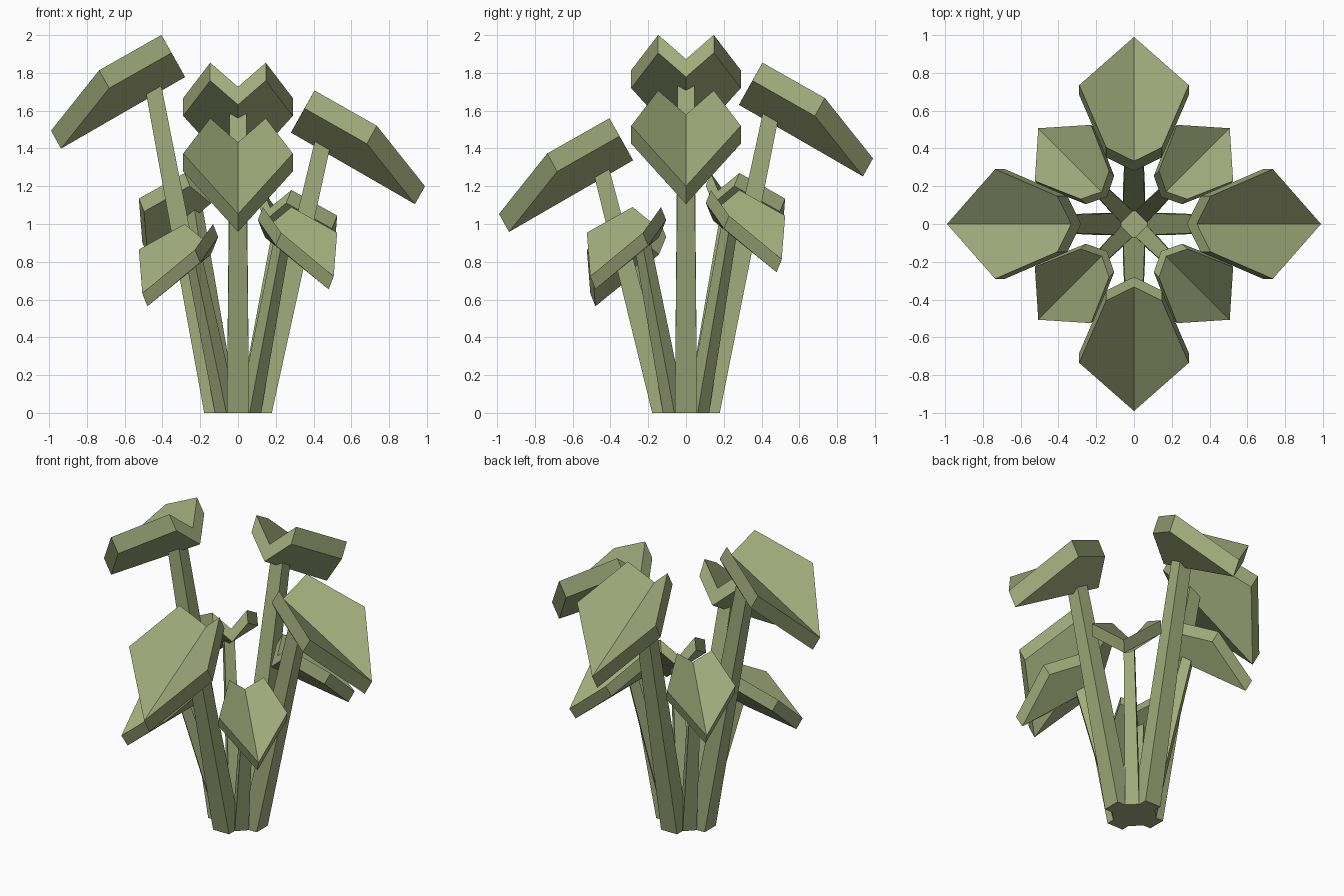
import bpy
import bmesh
import math
from mathutils import Matrix, Vector

cube = bpy.data.objects.get("Cube")
if cube:
    bpy.data.objects.remove(cube, do_unlink=True)

green = bpy.data.materials.new("sage_green")
green.use_nodes = True
colour = (0.36, 0.41, 0.20, 1)
green.diffuse_color = colour
green.node_tree.nodes["Principled BSDF"].inputs["Base Color"].default_value = colour


def finish(bm, name, angle=0.0):
    bmesh.ops.recalc_face_normals(bm, faces=bm.faces)
    bm.transform(Matrix.Rotation(math.radians(angle), 4, "Z"))
    mesh = bpy.data.meshes.new(name)
    bm.to_mesh(mesh)
    bm.free()
    mesh.materials.append(green)
    obj = bpy.data.objects.new(name, mesh)
    bpy.context.collection.objects.link(obj)
    bpy.ops.object.select_all(action="DESELECT")
    obj.select_set(True)
    bpy.context.view_layer.objects.active = obj
    bpy.ops.object.shade_smooth_by_angle(angle=math.radians(25))
    return obj


# Folded leaf: notch, two lobes, two side corners and a drooping tip
OUTLINE = [(0.333, 0, -0.128), (0.405, 0.147, 0), (0.735, 0.29, -0.187),
           (0.99, 0, -0.507), (0.735, -0.29, -0.187), (0.405, -0.147, 0)]
THICKNESS = Vector((-0.053, 0, -0.095))


def leaf(name, angle, top, scale):
    bm = bmesh.new()
    lift = Vector((0, 0, top))
    upper = [bm.verts.new(Vector(p) * scale + lift) for p in OUTLINE]
    lower = [bm.verts.new((Vector(p) + THICKNESS) * scale + lift) for p in OUTLINE]
    for ring in (upper, lower):
        bm.faces.new(ring[:4])
        bm.faces.new([ring[0]] + ring[3:])
    for i in range(6):
        j = (i + 1) % 6
        bm.faces.new((upper[i], upper[j], lower[j], lower[i]))
    finish(bm, name, angle)


# Square tapered stem leaning outward into the leaf
def stem(name, angle, top, scale):
    bm = bmesh.new()
    corners = [(-1, -1), (1, -1), (1, 1), (-1, 1)]
    rings = []
    for r, z, half in ((0.12, 0, 0.059), (0.45, top - 0.27 * scale, 0.044)):
        rings.append([bm.verts.new(((r + a * half) * scale, b * half * scale, z))
                      for a, b in corners])
    for ring in rings:
        bm.faces.new(ring)
    for i in range(4):
        j = (i + 1) % 4
        bm.faces.new((rings[0][i], rings[0][j], rings[1][j], rings[1][i]))
    finish(bm, name, angle)


# Tall outer ring and short diagonal ring, each rising around the plant
for label, start, first, step, scale in (("tall", -90, 1.56, 0.147, 1.0),
                                         ("short", -135, 1.0, 0.09, 0.724)):
    for i in range(4):
        angle = start + 90 * i
        top = first + step * i
        leaf(f"{label}_leaf_{i + 1}", angle, top, scale)
        stem(f"{label}_stem_{i + 1}", angle, top, scale)

# Small base closing the gap between the stems
base = bmesh.new()
bmesh.ops.create_cube(base, size=1, matrix=Matrix.Translation((0, 0, 0.02))
                      @ Matrix.Diagonal((0.14, 0.14, 0.04, 1)))
finish(base, "base", 45)
